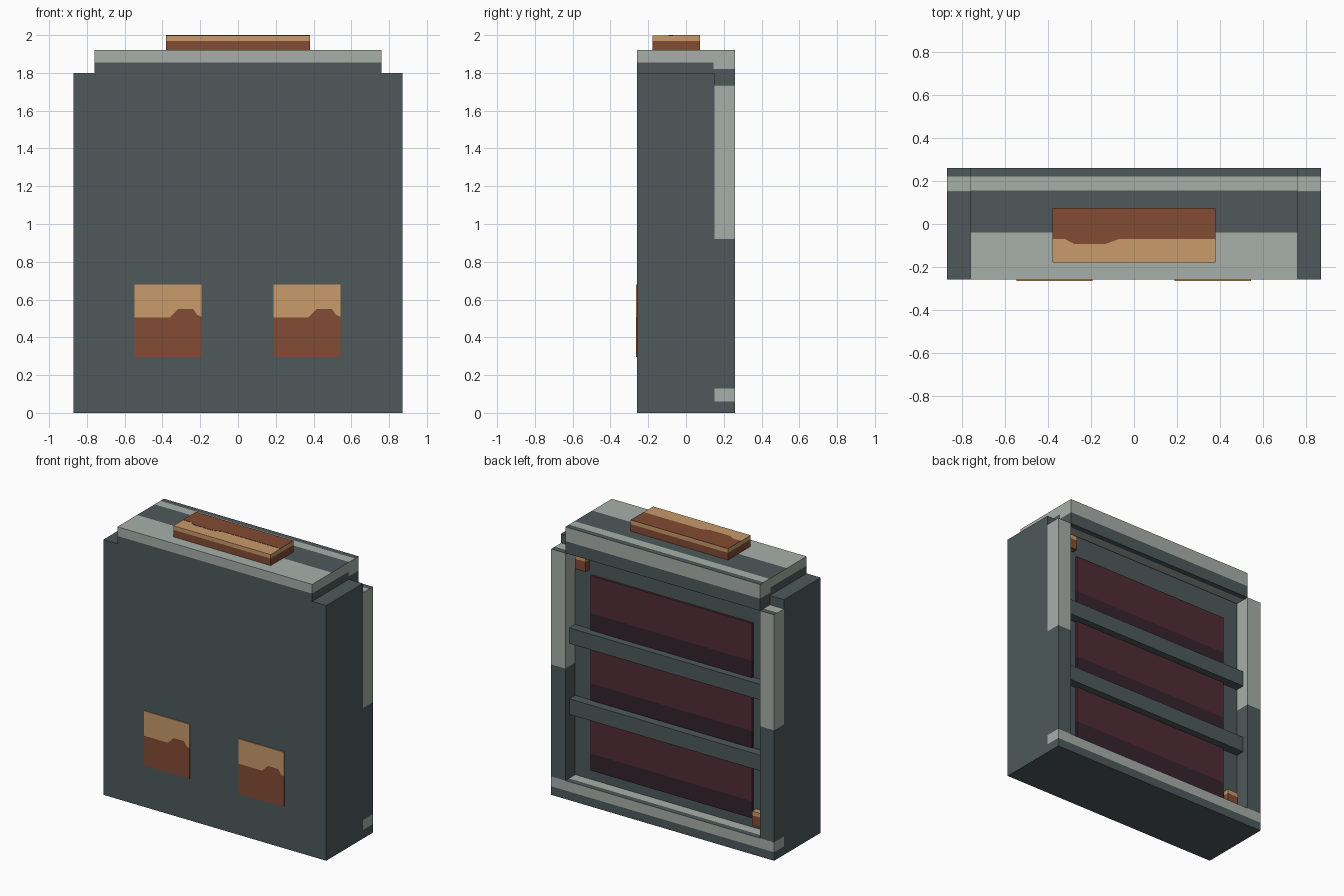
import bpy, bmesh
from mathutils import Vector

if "Cube" in bpy.data.objects:
    bpy.data.objects.remove(bpy.data.objects["Cube"])


def material(name, rgb):
    m = bpy.data.materials.new(name)
    lin = [(c / 255 / 12.92) if c < 11 else ((c / 255 + 0.055) / 1.055) ** 2.4 for c in rgb]
    m.diffuse_color = (*lin, 1)
    m.use_nodes = True
    m.node_tree.nodes["Principled BSDF"].inputs["Base Color"].default_value = m.diffuse_color
    return m


SLATE = material("dark slate", (78, 89, 91))
PALE = material("pale grey", (167, 175, 170))
TAN = material("tan leather", (200, 155, 106))
BROWN = material("brown leather", (130, 76, 51))
MAROON = material("maroon", (80, 44, 53))
PLUM = material("dark plum", (54, 35, 46))


def prism(name, outline, axis, lo, hi, mats, cuts=(), rule=None):
    """Extrude a 2D outline along an axis, cut it on planes, colour faces by rule(centre, normal)."""
    bm = bmesh.new()

    def place(p, d):
        co = list(p)
        co.insert(axis, d)
        return Vector(co)

    a = [bm.verts.new(place(p, lo)) for p in outline]
    b = [bm.verts.new(place(p, hi)) for p in outline]
    bm.faces.new(a)
    bm.faces.new(b)
    n = len(outline)
    for i in range(n):
        j = (i + 1) % n
        bm.faces.new((a[i], a[j], b[j], b[i]))
    bmesh.ops.recalc_face_normals(bm, faces=bm.faces[:])
    for ax, value in cuts:
        co, no = Vector(), Vector()
        co[ax], no[ax] = value, 1
        bmesh.ops.bisect_plane(bm, geom=bm.verts[:] + bm.edges[:] + bm.faces[:],
                               plane_co=co, plane_no=no, dist=1e-5)
    bm.normal_update()
    if rule:
        for f in bm.faces:
            f.material_index = int(rule(f.calc_center_median(), f.normal))
    mesh = bpy.data.meshes.new(name)
    bm.to_mesh(mesh)
    bm.free()
    for m in mats:
        mesh.materials.append(m)
    ob = bpy.data.objects.new(name, mesh)
    bpy.context.collection.objects.link(ob)
    return ob


def box(name, x, y, z, mats, cuts=(), rule=None):
    outline = [(x[0], y[0]), (x[1], y[0]), (x[1], y[1]), (x[0], y[1])]
    return prism(name, outline, 2, z[0], z[1], mats, cuts, rule)


FRONT, MID, BACK = -0.259, 0.15, 0.26
W, IN = 0.87, 0.76          # outer half width, half width between the posts

# Main slab
box("body", (-W, W), (FRONT, MID), (0, 1.8), [SLATE])


# Back frame: pale upper posts and a pale stripe along the bottom rail
def frame_rule(c, n):
    if abs(n.z) > 0.5:
        return n.z > 0 and c.y < 0.22
    return c.z > 0.92 or 0.06 < c.z < 0.13


frame_cuts = [(1, 0.22), (2, 0.06), (2, 0.13), (2, 0.92)]
for side, s in (("left", -1), ("right", 1)):
    box("post_" + side, sorted((s * IN, s * W)), (MID, BACK), (0, 1.735),
        [SLATE, PALE], frame_cuts, frame_rule)
box("bottom_rail", (-IN, IN), (MID, BACK), (0, 0.13), [SLATE, PALE], frame_cuts, frame_rule)


# Lid with a lip hanging down at the back
def lid_rule(c, n):
    if n.z > 0.5:
        return c.y < -0.04 or 0.155 < c.y < 0.22
    if n.z < -0.5:
        return 0.155 < c.y < 0.22
    return c.z > (1.855 if c.y < 0.145 else 1.82)


lid_outline = [(FRONT, 1.8), (FRONT, 1.92), (BACK, 1.92), (BACK, 1.735), (MID, 1.735), (MID, 1.8)]
prism("lid", lid_outline, 0, -IN, IN, [SLATE, PALE],
      [(1, -0.04), (1, 0.145), (1, 0.155), (1, 0.22), (2, 1.82), (2, 1.855)], lid_rule)

# Handle block on the lid, with the dark patch on its top
box("handle", (-0.38, 0.38), (-0.178, 0.074), (1.92, 1.998), [BROWN, TAN],
    [(2, 1.97)], lambda c, n: c.z > 1.97)
patch = [(-0.38, 0.074), (-0.38, -0.07), (-0.32, -0.07), (-0.28, -0.092), (-0.13, -0.092),
         (-0.07, -0.07), (0.38, -0.07), (0.38, 0.074)]
prism("handle_patch", patch, 2, 1.997, 2.0, [BROWN])

# Two-tone plates on the front
for side, x in (("left", -0.547), ("right", 0.188)):
    edge = [(x, 0.505), (x + 0.185, 0.505), (x + 0.205, 0.525), (x + 0.23, 0.55),
            (x + 0.31, 0.55), (x + 0.33, 0.52), (x + 0.355, 0.508)]
    prism("plate_upper_" + side, edge + [(x + 0.355, 0.68), (x, 0.68)], 1, -0.264, FRONT, [TAN])
    prism("plate_lower_" + side, edge + [(x + 0.355, 0.295), (x, 0.295)], 1, -0.264, FRONT, [BROWN])

# Three raised back panels, darker along the lower edge
for i in range(3):
    z = 0.2 + 0.495 * i
    box(f"back_panel_{i + 1}", (-0.63, 0.63), (MID, 0.165), (z, z + 0.385), [MAROON, PLUM],
        [(2, z + 0.12)], lambda c, n: c.z < z + 0.12)

# Crossbars between the panels
for i in range(2):
    z = 0.58 + 0.5 * i
    box(f"crossbar_{i + 1}", (-IN, IN), (MID, 0.215), (z, z + 0.11), [SLATE])

# Small latches in opposite corners of the frame
for name, x, z in (("latch_top", 0.65, 1.605), ("latch_bottom", -0.735, 0.165)):
    box(name, (x, x + 0.085), (MID, 0.19), (z, z + 0.1), [BROWN, TAN],
        [(2, z + 0.07)], lambda c, n: c.z > z + 0.07)
